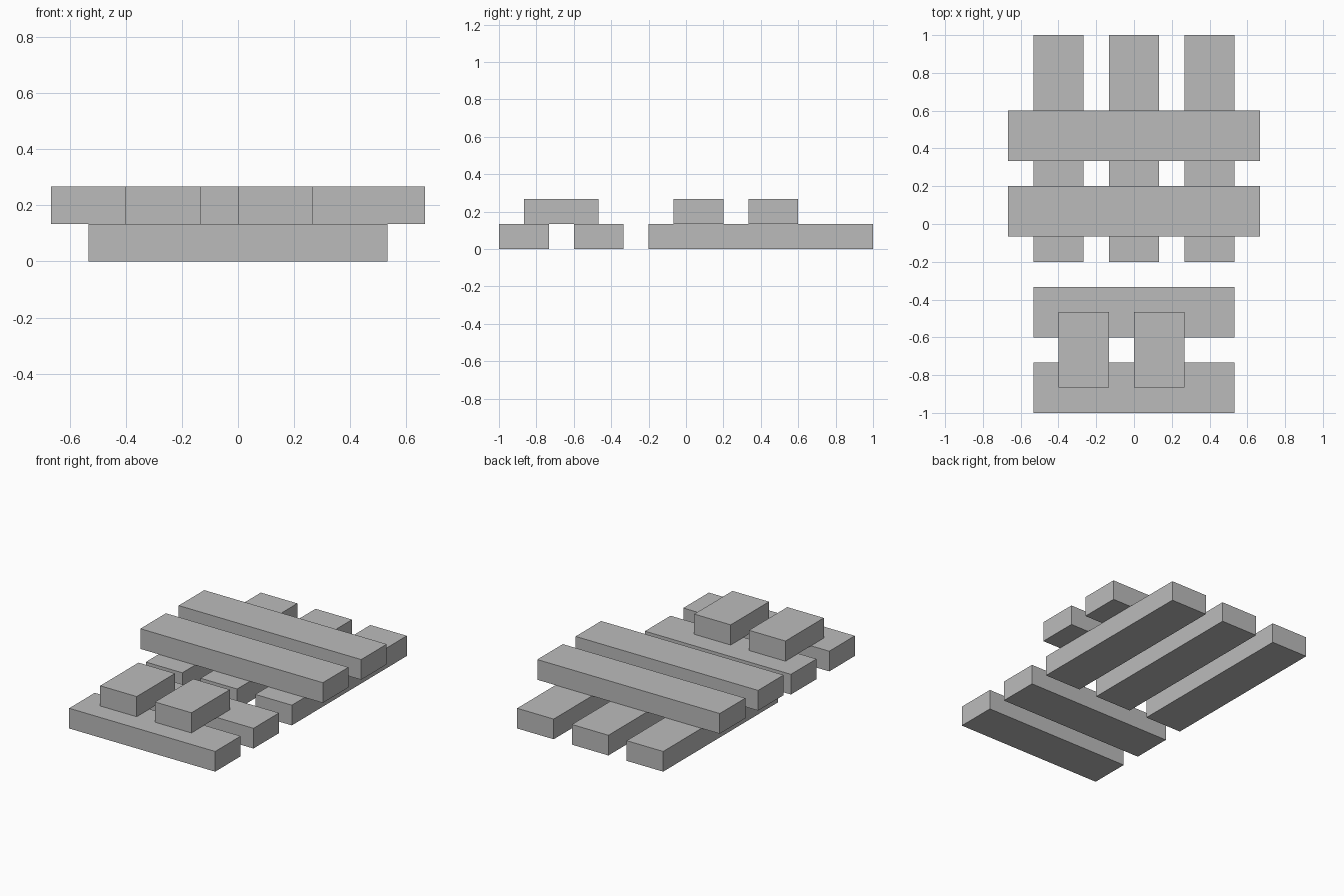
import bpy
import bmesh
from mathutils import Vector

default_cube = bpy.data.objects.get("Cube")
if default_cube:
    bpy.data.objects.remove(default_cube, do_unlink=True)

# Every plank is two modules wide and one module thick
U = 2 / 15

grey = bpy.data.materials.new("plain grey")
grey.use_nodes = True
colour = (0.5, 0.5, 0.5, 1)
grey.diffuse_color = colour
grey.node_tree.nodes["Principled BSDF"].inputs["Base Color"].default_value = colour


def plank(name, centre, length, layer, along_x):
    """Flat-faced plank; centre and length in modules, layer 0 on the ground."""
    size = Vector((length, 2, 1) if along_x else (2, length, 1)) * U
    place = Vector((*centre, layer + 0.5)) * U
    bm = bmesh.new()
    bmesh.ops.create_cube(bm, size=1)
    bmesh.ops.scale(bm, vec=size, verts=bm.verts)
    mesh = bpy.data.meshes.new(name)
    bm.to_mesh(mesh)
    bm.free()
    mesh.materials.append(grey)
    obj = bpy.data.objects.new(name, mesh)
    obj.location = place
    bpy.context.collection.objects.link(obj)


# Rear stack: three long planks under two cross planks
for side, x in (("right", -3), ("middle", 0), ("left", 3)):
    plank(f"long_plank_{side}", (x, 3), 9, 0, False)
for end, y in (("front", 0.5), ("back", 3.5)):
    plank(f"cross_plank_{end}", (0, y), 10, 1, True)

# Front stack: two base planks under two short, off-centre planks
for end, y in (("front", -6.5), ("back", -3.5)):
    plank(f"base_plank_{end}", (0, y), 8, 0, True)
for side, x in (("right", -2), ("left", 1)):
    plank(f"short_plank_{side}", (x, -5), 3, 1, False)
